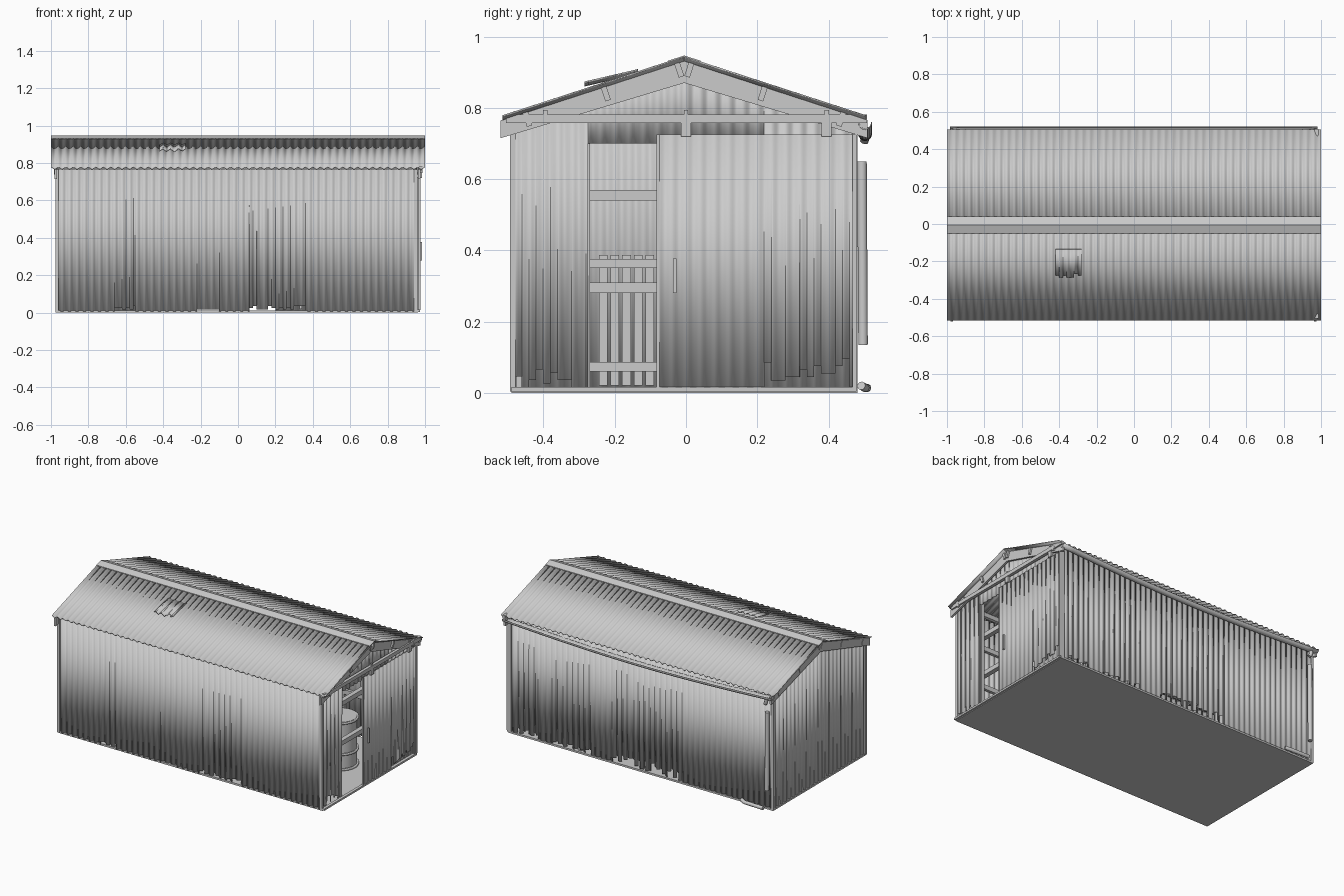
import bpy, bmesh, math, random
from mathutils import Vector, Matrix

if "Cube" in bpy.data.objects:
    bpy.data.objects.remove(bpy.data.objects["Cube"])

random.seed(4)
SLOPE, RIDGE, MID = 0.325, 0.938, -0.005
TILT = math.atan(SLOPE)


def roof_z(y):
    return RIDGE - abs(y - MID) * SLOPE


def finish(name, bm, smooth=False, thick=0):
    me = bpy.data.meshes.new(name)
    bm.to_mesh(me)
    bm.free()
    ob = bpy.data.objects.new(name, me)
    bpy.context.collection.objects.link(ob)
    if thick:
        m = ob.modifiers.new("thickness", 'SOLIDIFY')
        m.thickness, m.offset = thick, 0
    if smooth:
        bpy.ops.object.select_all(action='DESELECT')
        ob.select_set(True)
        bpy.context.view_layer.objects.active = ob
        bpy.ops.object.shade_smooth_by_angle(angle=math.radians(50))
    return ob


def box(name, x, y, z, tilt=0):
    """Box from (min, max) pairs, optionally tilted about the x axis."""
    bm = bmesh.new()
    mid = Vector([(a + b) / 2 for a, b in (x, y, z)])
    size = [b - a for a, b in (x, y, z)]
    bmesh.ops.create_cube(bm, size=1, matrix=Matrix.Translation(mid)
                          @ Matrix.Rotation(tilt, 4, 'X') @ Matrix.Diagonal((*size, 1)))
    return finish(name, bm)


def sheet(name, u0, u1, place, low, high, amp=0.005, step=0.005):
    """Corrugated sheet: low/high give the span of every narrow column."""
    bm = bmesh.new()
    n = round((u1 - u0) / step)
    for i in range(n):
        a, b = u0 + (u1 - u0) * i / n, u0 + (u1 - u0) * (i + 1) / n
        bot = low((a + b) / 2)
        pts = [(a, bot), (b, bot), (b, high(b)), (a, high(a))]
        bm.faces.new([bm.verts.new(place(u, v, amp * math.cos(u * math.tau / 0.04)))
                      for u, v in pts])
    bmesh.ops.remove_doubles(bm, verts=bm.verts, dist=1e-5)
    return finish(name, bm, True, 0.004)


def tear(base, *ranges):
    """Ragged lower edge: random bite per half rib within (start, end, depth)."""
    bites = {k: random.uniform(0.15, 1) for k in range(-60, 60)}

    def low(u):
        for a, b, d in ranges:
            if a < u < b:
                return base + round(d * bites[math.floor(u / 0.02)], 2)
        return base
    return low


def prism(name, pts, x0, x1):
    """Outline in y,z extruded along x."""
    bm = bmesh.new()
    f = bm.faces.new([bm.verts.new((x0, y, z)) for y, z in pts])
    r = bmesh.ops.extrude_face_region(bm, geom=[f])
    bmesh.ops.translate(bm, vec=(x1 - x0, 0, 0),
                        verts=[v for v in r['geom'] if isinstance(v, bmesh.types.BMVert)])
    bmesh.ops.recalc_face_normals(bm, faces=bm.faces)
    return finish(name, bm)


def tube(name, pts, r):
    cu = bpy.data.curves.new(name, 'CURVE')
    cu.dimensions, cu.bevel_depth, cu.bevel_resolution = '3D', r, 3
    cu.use_fill_caps = True
    sp = cu.splines.new('POLY')
    sp.points.add(len(pts) - 1)
    for p, c in zip(sp.points, pts):
        p.co = (*c, 1)
    ob = bpy.data.objects.new(name, cu)
    bpy.context.collection.objects.link(ob)
    return ob


# Floor slab
box("floor_slab", (-0.975, 0.962), (-0.49, 0.482), (0, 0.012))

# Long walls with corroded lower edges
sheet("front_wall", -0.97, 0.955, lambda u, v, w: (u, -0.486 + w, v),
      tear(0.006, (-0.66, -0.55, .03), (-0.24, -0.1, .015), (0.06, 0.36, .035)), lambda u: 0.768)
sheet("back_wall", -0.97, 0.955, lambda u, v, w: (u, 0.474 + w, v),
      tear(0.006, (-0.3, 0.2, .07), (0.36, 0.64, .04), (0.75, 0.9, .04)), lambda u: 0.768)

# Gable walls, the right one with a doorway
ragged = tear(0.006, (-0.48, -0.28, .065))
sheet("right_gable_wall", -0.486, 0.474, lambda u, v, w: (0.95 + w * .8, u, v),
      lambda u: 0.70 if -0.276 < u < 0.22 else ragged(u), lambda u: roof_z(u) - 0.008)
sheet("left_gable_wall", -0.486, 0.474, lambda u, v, w: (-0.968 + w * .8, u, v),
      lambda u: 0.006, lambda u: roof_z(u) - 0.008)
for x in (-0.968, 0.95):
    for y in (-0.486, 0.474):
        box("corner_trim", (x - .009, x + .009), (y - .008, y + .008), (0.004, 0.765))

# Roof slopes and ridge cap
for side, label in ((-1, "front"), (1, "back")):
    sheet(label + "_roof", -1, 1,
          lambda u, v, w: (u, MID + side * v, RIDGE - v * SLOPE + w),
          lambda u: 0.51, lambda u: 0)
c, d = RIDGE + 0.009, 0.045
prism("ridge_cap", [(MID - d, c - d * SLOPE), (MID, c), (MID + d, c - d * SLOPE),
                    (MID + d, c - d * SLOPE - .005), (MID, c - .006),
                    (MID - d, c - d * SLOPE - .005)], -1, 1)

# Loose lifted patch on the front roof slope
sheet("lifted_roof_patch", -0.42, -0.28,
      lambda u, v, w: (u, MID - v, RIDGE - v * SLOPE + w + 0.006 + 0.1 * max(0, v - 0.14)),
      tear(0.24, (-0.42, -0.28, .04)), lambda u: 0.13)

# Barge boards and purlins with projecting ends
for x in (-0.982, 0.962):
    prism("barge_board", [(-0.52, 0.715), (-0.52, 0.765), (MID, RIDGE - .005), (0.51, 0.765),
                          (0.51, 0.715), (MID, 0.87)], x, x + 0.014)
for side in (-1, 1):
    for off in (0.014, 0.22, 0.44):
        y = MID + side * off
        z = roof_z(y) - 0.027
        box("purlin", (-0.985, 0.987), (y - .008, y + .008), (z - .02, z + .02), -side * TILT)

# Sliding door, rail and hangers
sheet("sliding_door", -0.08, 0.474, lambda u, v, w: (0.968 + w * .6, u, v),
      tear(0.015, (0.22, 0.46, .085)), lambda u: 0.725)
box("door_rail", (0.966, 0.986), (-0.505, 0.508), (0.757, 0.781))
box("door_bottom_track", (0.955, 0.974), (-0.49, 0.478), (0.004, 0.016))
box("door_edge", (0.963, 0.975), (-0.083, -0.075), (0.015, 0.725))
box("door_back_edge", (0.956, 0.975), (0.468, 0.48), (0.015, 0.725))
box("door_handle", (0.972, 0.984), (-0.036, -0.026), (0.28, 0.377))
for y in (0.0, 0.395):
    box("door_hanger", (0.968, 0.983), (y - .014, y + .014), (0.72, 0.76))
for y in (-0.395, 0.0, 0.395):
    box("rail_bolt", (0.97, 0.982), (y - .006, y + .006), (0.78, 0.794))
for y in (-0.276, 0.22):
    box("door_jamb", (0.925, 0.947), (y - .008, y + .006), (0.012, 0.71))

# Sagging half-round gutter along the back eave
bm = bmesh.new()
rows = []
for i in range(25):
    t = i / 24
    zc = 0.76 - 0.032 * math.sin(math.pi * t)
    rows.append([bm.verts.new((-0.985 + 1.965 * t, 0.503 + .018 * math.cos(a), zc - .02 * math.sin(a)))
                 for a in [math.pi * k / 8 for k in range(9)]])
for p, q in zip(rows, rows[1:]):
    for k in range(8):
        bm.faces.new((p[k], q[k], q[k + 1], p[k + 1]))
finish("gutter", bm, True, 0.003)

# Broken downpipe and the fallen shoe
tube("downpipe", [(-0.94, 0.497, 0.135), (-0.94, 0.494, 0.65)], 0.014)
tube("gutter_outlet", [(-0.94, 0.503, 0.745), (-0.94, 0.505, 0.72), (-0.93, 0.5, 0.705)], 0.012)
tube("fallen_pipe", [(-0.92, 0.508, 0.014), (-0.78, 0.503, 0.014), (-0.75, 0.492, 0.02)], 0.012)

# Interior framing
for y0, y1 in ((-0.478, -0.46), (0.448, 0.466)):
    for z in (0.28, 0.54):
        box("side_girt", (-0.955, 0.94), (y0, y1), (z, z + 0.03))
for z in (0.28, 0.54):
    box("end_girt", (-0.96, -0.94), (-0.47, 0.46), (z, z + 0.03))
    box("shelf_beam", (0.84, 0.87), (-0.46, 0.446), (z, z + 0.03))
for x in (-0.45, 0.0, 0.45):
    box("tie_beam", (x - .012, x + .012), (-0.475, 0.465), (0.735, 0.765))
    for y in (-0.467, 0.457):
        box("wall_post", (x - .012, x + .012), (y - .01, y + .01), (0.012, 0.75))

# Standing pallet
for i in range(5):
    y = -0.232 + i * 0.0325
    box("pallet_slat", (0.33, 0.342), (y - .012, y + .012), (0.02, 0.387))
for z in (0.06, 0.35):
    box("pallet_rail", (0.342, 0.375), (-0.29, -0.06), (z, z + 0.026))

# Stored drum
bm = bmesh.new()
bmesh.ops.create_cone(bm, cap_ends=True, segments=24, radius1=0.1, radius2=0.1, depth=0.32,
                      matrix=Matrix.Translation((0.68, 0.1, 0.172)))
finish("drum", bm, True)
for z in (0.02, 0.12, 0.225, 0.325):
    bm = bmesh.new()
    bmesh.ops.create_cone(bm, cap_ends=False, segments=24, radius1=0.105, radius2=0.105,
                          depth=0.012, matrix=Matrix.Translation((0.68, 0.1, z)))
    finish("drum_rib", bm, True, 0.01)
